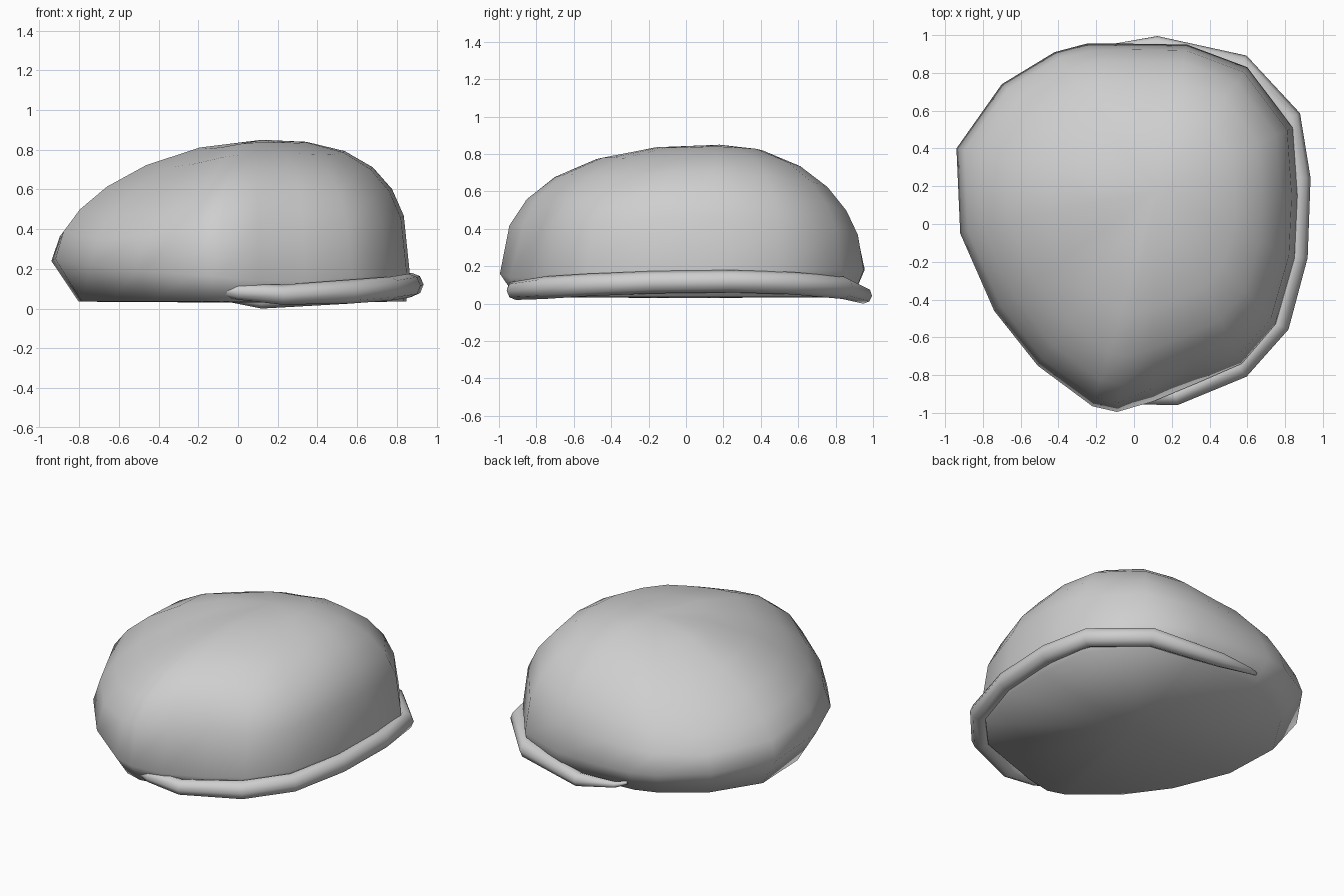
import bpy, bmesh, math
from mathutils import Vector

cube = bpy.data.objects.get("Cube")
if cube:
    bpy.data.objects.remove(cube, do_unlink=True)

felt = bpy.data.materials.new("grey_felt")
felt.use_nodes = True
GREY = (0.62, 0.62, 0.62, 1)
felt.diffuse_color = GREY
felt.node_tree.nodes["Principled BSDF"].inputs["Base Color"].default_value = GREY


def smooth(obj, angle):
    bpy.ops.object.select_all(action='DESELECT')
    obj.select_set(True)
    bpy.context.view_layer.objects.active = obj
    bpy.ops.object.shade_smooth_by_angle(angle=math.radians(angle))


# Widest outline of the floppy crown, counter-clockwise (x, y, z)
OUTLINE = [
    (-0.94, 0.40, 0.24), (-0.92, -0.05, 0.25), (-0.74, -0.46, 0.22),
    (-0.51, -0.75, 0.19), (-0.22, -0.965, 0.17), (-0.09, -0.995, 0.16),
    (0.10, -0.94, 0.14), (0.34, -0.84, 0.14), (0.57, -0.74, 0.16),
    (0.75, -0.53, 0.17), (0.85, -0.18, 0.18), (0.865, 0.15, 0.18),
    (0.84, 0.51, 0.18), (0.60, 0.83, 0.18), (0.28, 0.95, 0.18),
    (-0.05, 0.955, 0.18), (-0.25, 0.955, 0.19), (-0.42, 0.91, 0.20),
    (-0.70, 0.74, 0.22)]
APEX = Vector((0.12, 0.18, 0.85))
SHRINK = [0.96, 0.88, 0.75, 0.56, 0.3]
# Soft pinches where the band dives under the crown (centre, depth, spread)
PINCHES = [(Vector((0.25, -0.85, 0.30)), 0.06, 0.22),
           (Vector((-0.22, 0.93, 0.22)), 0.03, 0.10)]


def crown_point(p, r):
    """Point on the swollen dome, r = 1 at the outline and 0 at the apex."""
    out = Vector((p.x - APEX.x, p.y - APEX.y, 0)).normalized()
    diagonal = (2 * out.x * out.y) ** 2 * (0.2 - 0.2 * out.y)
    power = 2.22 + 0.45 * out.x - 0.32 * out.y - diagonal
    h = (1 - r ** power) ** (1 / power)
    q = APEX.lerp(p, r)
    q.z = p.z + (APEX.z - p.z) * h
    for centre, depth, spread in PINCHES:
        q -= out * depth * math.exp(-((q - centre).length / spread) ** 2)
    return q


def rim_point(p):
    """Point on the tucked-in lower edge, drawn in most on the drooping side."""
    k = 0.92 + 0.07 * p.x
    return Vector((p.x * k, p.y * k, 0.035))


# Crown: stacked rings from the tucked rim to the apex, with a flat underside
outline = [Vector(p) for p in OUTLINE]
rings = [[rim_point(p) for p in outline], outline]
rings += [[crown_point(p, r) for p in outline] for r in SHRINK]
bm = bmesh.new()
loops = [[bm.verts.new(p) for p in ring] for ring in rings]
n = len(outline)
for low, high in zip(loops, loops[1:]):
    for i in range(n):
        j = (i + 1) % n
        bm.faces.new((low[i], low[j], high[j], high[i]))
top = bm.verts.new(APEX)
base = bm.verts.new((0, 0, 0.03))
for i in range(n):
    j = (i + 1) % n
    bm.faces.new((loops[-1][i], loops[-1][j], top))
    bm.faces.new((loops[0][j], loops[0][i], base))
bmesh.ops.recalc_face_normals(bm, faces=bm.faces)
mesh = bpy.data.meshes.new("crown")
bm.to_mesh(mesh)
bm.free()
mesh.materials.append(felt)
crown = bpy.data.objects.new("crown", mesh)
bpy.context.collection.objects.link(crown)
smooth(crown, 120)

# Rolled band: tapered tube hugging one side (x, y, z, radius)
BAND = [
    (-0.20, -0.88, 0.10, 0.01), (0.0, -0.915, 0.085, 0.04),
    (0.22, -0.91, 0.07, 0.05), (0.56, -0.76, 0.085, 0.06),
    (0.765, -0.53, 0.10, 0.06), (0.86, -0.17, 0.115, 0.06),
    (0.875, 0.24, 0.12, 0.06), (0.825, 0.56, 0.11, 0.06),
    (0.565, 0.84, 0.085, 0.06), (0.12, 0.95, 0.045, 0.045),
    (-0.13, 0.93, 0.07, 0.02), (-0.20, 0.90, 0.09, 0.01)]
curve = bpy.data.curves.new("band", 'CURVE')
curve.dimensions = '3D'
curve.bevel_depth = 1
curve.bevel_resolution = 2
curve.use_fill_caps = True
spline = curve.splines.new('POLY')
spline.points.add(len(BAND) - 1)
for point, (x, y, z, radius) in zip(spline.points, BAND):
    point.co = (x, y, z, 1)
    point.radius = radius
curve.materials.append(felt)
band = bpy.data.objects.new("rolled_band", curve)
bpy.context.collection.objects.link(band)
bpy.ops.object.select_all(action='DESELECT')
band.select_set(True)
bpy.context.view_layer.objects.active = band
bpy.ops.object.convert(target='MESH')
smooth(bpy.context.view_layer.objects.active, 75)
